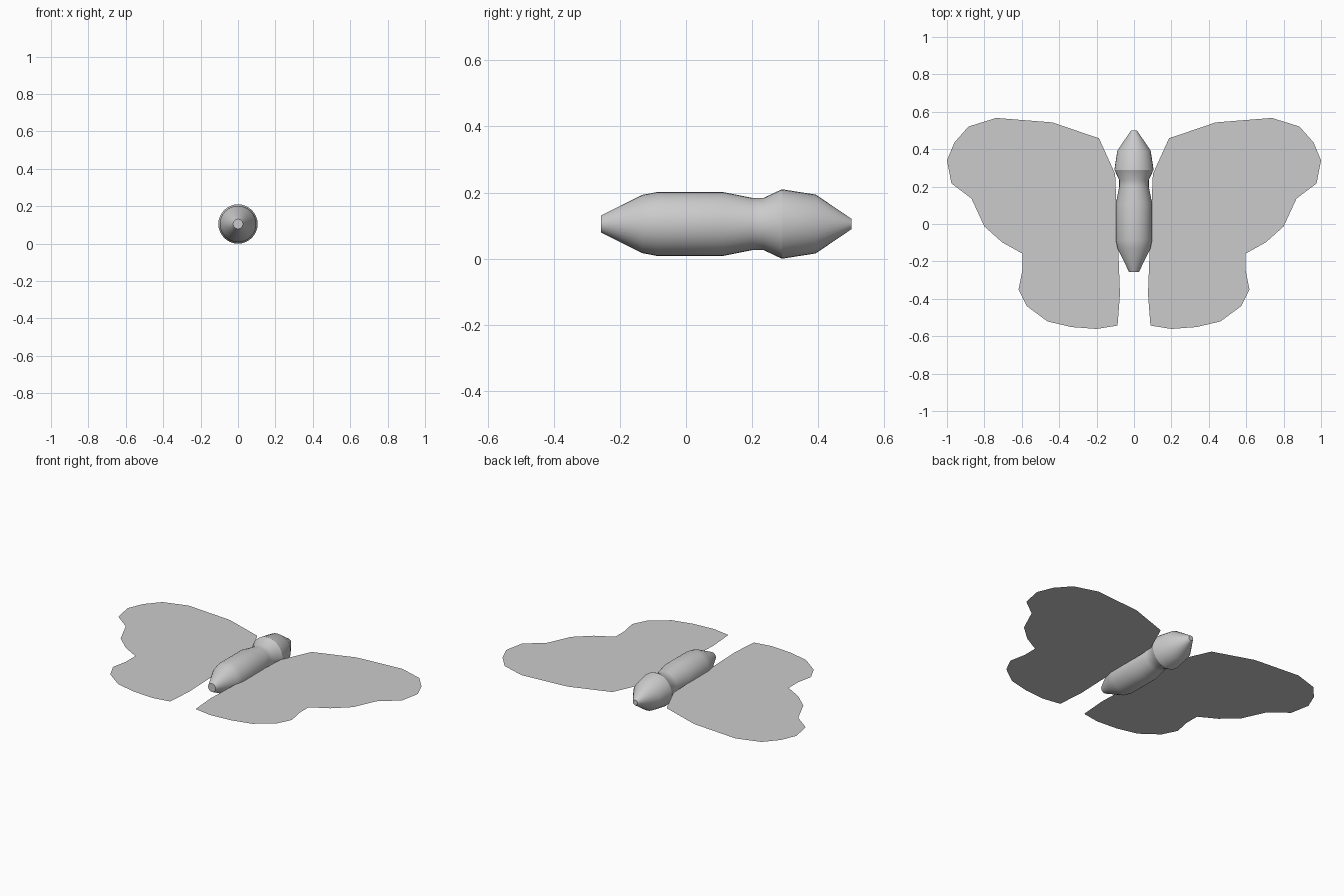
import bpy, bmesh, math

if "Cube" in bpy.data.objects:
    bpy.data.objects.remove(bpy.data.objects["Cube"])

Z = 0.105  # height of body axis and wings


def make_object(name, bm):
    mesh = bpy.data.meshes.new(name)
    bm.to_mesh(mesh)
    bm.free()
    obj = bpy.data.objects.new(name, mesh)
    bpy.context.collection.objects.link(obj)
    return obj


# Body: turned profile of (y, radius) along the y axis
profile = [(-0.257, 0.026), (-0.132, 0.088), (-0.085, 0.097), (0.11, 0.097),
           (0.2, 0.079), (0.235, 0.079), (0.29, 0.105), (0.392, 0.089), (0.5, 0.016)]
SIDES = 32
bm = bmesh.new()
rings = []
for y, r in profile:
    rings.append([bm.verts.new((r * math.cos(2 * math.pi * i / SIDES), y,
                                Z + r * math.sin(2 * math.pi * i / SIDES)))
                  for i in range(SIDES)])
for a, b in zip(rings, rings[1:]):
    for i in range(SIDES):
        j = (i + 1) % SIDES
        bm.faces.new((a[i], a[j], b[j], b[i]))
bm.faces.new(rings[0])
bm.faces.new(rings[-1])
bmesh.ops.recalc_face_normals(bm, faces=bm.faces)
body = make_object("body", bm)
bpy.context.view_layer.objects.active = body
body.select_set(True)
bpy.ops.object.shade_smooth_by_angle(angle=math.radians(30))

# Wings: flat outline sheets, mirrored left and right
outline = [(0.187, 0.458), (0.436, 0.543), (0.737, 0.567), (0.885, 0.521),
           (0.96, 0.436), (1.0, 0.34), (0.976, 0.217), (0.869, 0.136),
           (0.8, -0.013), (0.705, -0.098), (0.597, -0.158), (0.597, -0.25),
           (0.617, -0.35), (0.572, -0.44), (0.462, -0.521), (0.334, -0.551),
           (0.2, -0.561), (0.088, -0.543), (0.075, -0.375), (0.084, -0.13),
           (0.101, 0.268)]
for name, side in (("right_wing", 1), ("left_wing", -1)):
    bm = bmesh.new()
    face = bm.faces.new([bm.verts.new((side * x, y, Z)) for x, y in outline])
    face.normal_update()
    if face.normal.z < 0:
        face.normal_flip()
    bmesh.ops.triangulate(bm, faces=[face])
    make_object(name, bm)
